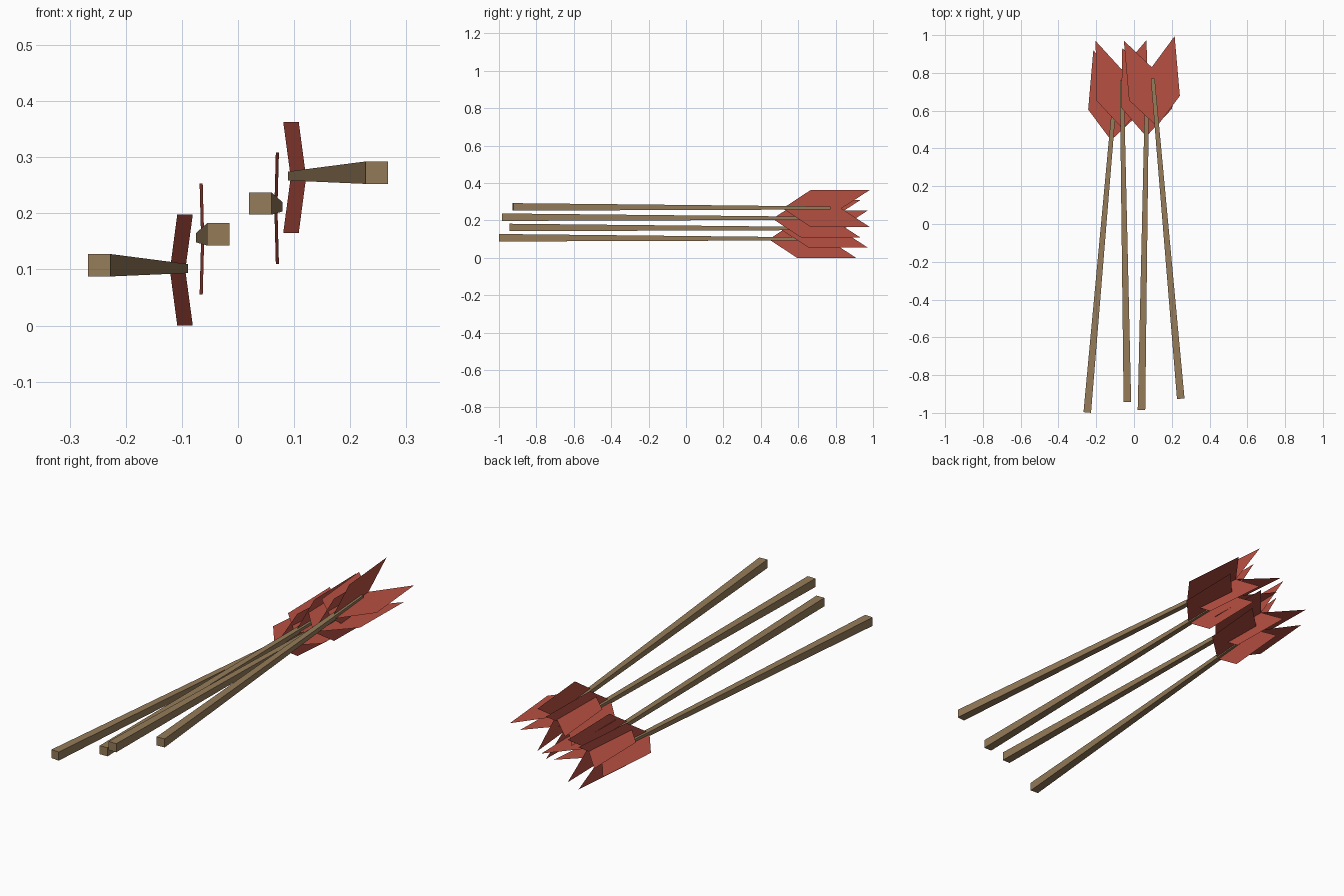
import bpy
from math import radians

if "Cube" in bpy.data.objects:
    bpy.data.objects.remove(bpy.data.objects["Cube"])


def material(name, color):
    m = bpy.data.materials.new(name)
    m.diffuse_color = (*color, 1)
    m.use_nodes = True
    m.node_tree.nodes["Principled BSDF"].inputs["Base Color"].default_value = m.diffuse_color
    return m


WOOD = material("wood", (0.30, 0.20, 0.10))
RED = material("red_feather", (0.48, 0.08, 0.055))


def add_mesh(name, verts, faces, mat, loc, yaw):
    me = bpy.data.meshes.new(name)
    me.from_pydata(verts, [], faces)
    me.materials.append(mat)
    ob = bpy.data.objects.new(name, me)
    ob.location = loc
    ob.rotation_euler = (0, 0, radians(yaw))
    bpy.context.collection.objects.link(ob)
    return ob


def ring(y, z, w, h):
    return [(-w, y, z - h), (w, y, z - h), (w, y, z + h), (-w, y, z + h)]


def arrow(tag, x, y, z, yaw):
    loc = (x, y, z)
    # tapered square shaft, thick at the front
    verts = ring(0, 0.0085, 0.02, 0.02) + ring(1.702, 0.0025, 0.0105, 0.008)
    faces = [(0, 1, 2, 3), (7, 6, 5, 4)]
    faces += [(i, i + 4, (i + 1) % 4 + 4, (i + 1) % 4) for i in range(4)]
    add_mesh("shaft_" + tag, verts, faces, WOOD, loc, yaw)

    # crossed chevron feathers, flat sheets
    for part, dx, dz in (("flat", 0.135, 0), ("upright", 0, 0.099)):
        verts = [(0, 1.447, 0), (0, 1.762, 0)]
        for s in (-1, 1):
            verts += [(s * dx, 1.598, s * dz), (s * dx, 1.915, s * dz)]
        add_mesh(f"feather_{part}_{tag}", verts,
                 [(0, 1, 3, 2), (0, 4, 5, 1)], RED, loc, yaw)


# bundle of four, stepped upward and fanned out
arrow("far_left", -0.2475, -0.998, 0.099, -5)
arrow("mid_left", -0.035, -0.943, 0.154, 1)
arrow("mid_right", 0.0395, -0.984, 0.209, -1)
arrow("far_right", 0.2475, -0.925, 0.264, 5)
